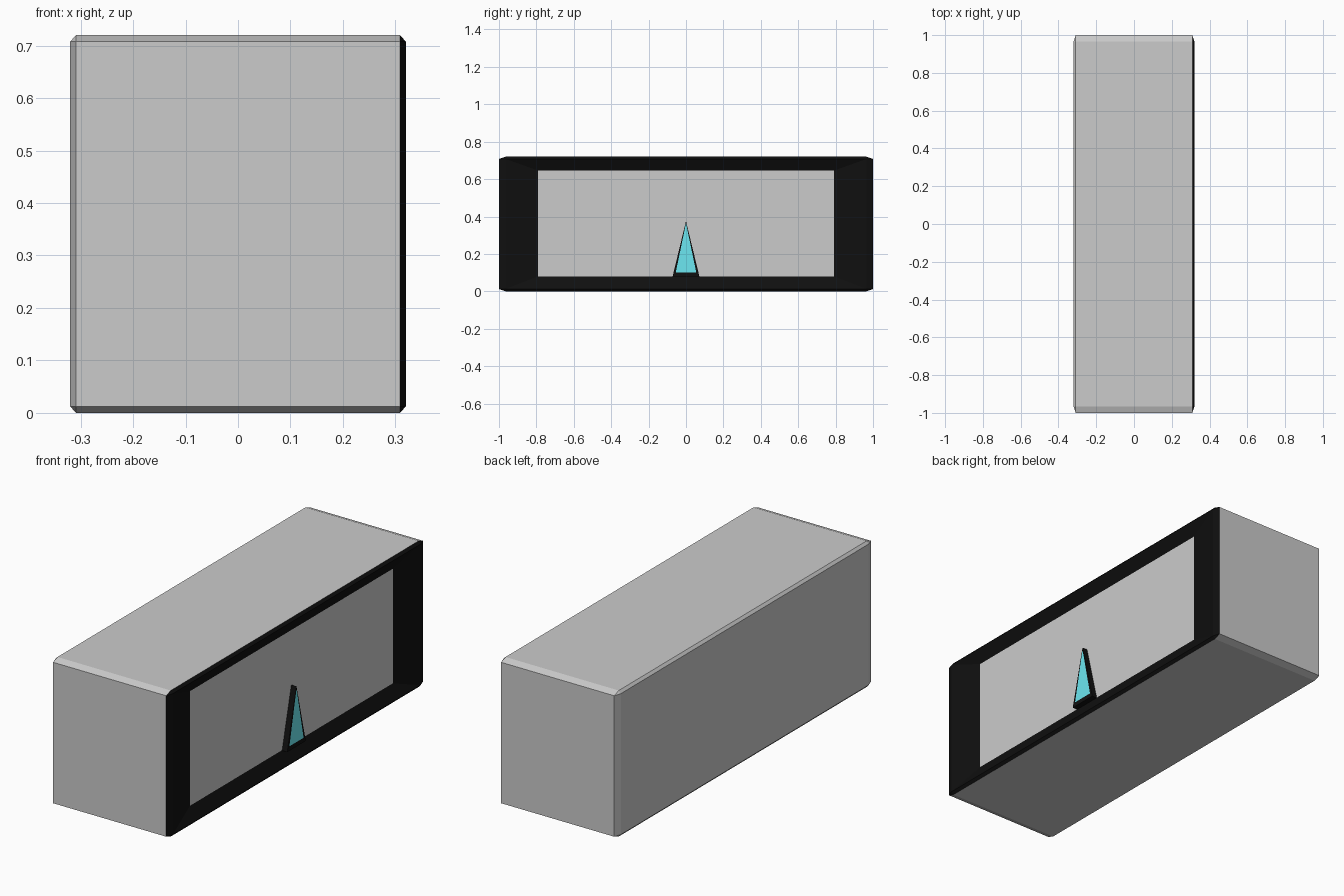
import bpy, bmesh
from mathutils import Matrix

if "Cube" in bpy.data.objects:
    bpy.data.objects.remove(bpy.data.objects["Cube"])


def material(name, color):
    m = bpy.data.materials.new(name)
    m.diffuse_color = (*color, 1)
    m.use_nodes = True
    m.node_tree.nodes["Principled BSDF"].inputs["Base Color"].default_value = m.diffuse_color
    return m


def finish(name, bm, mats):
    bmesh.ops.recalc_face_normals(bm, faces=bm.faces)
    me = bpy.data.meshes.new(name)
    bm.to_mesh(me)
    bm.free()
    for m in mats:
        me.materials.append(m)
    ob = bpy.data.objects.new(name, me)
    bpy.context.collection.objects.link(ob)
    return ob


black = material("black", (0.005, 0.005, 0.005))
teal = material("teal", (0.15, 0.8, 0.88))

# Cabinet: stretched bevelled cube with a black, inward-sloping frame on +x
bm = bmesh.new()
bmesh.ops.create_cube(bm, size=1)
bmesh.ops.bevel(bm, geom=bm.edges[:], offset=0.0175, segments=1,
                affect='EDGES', profile=0.5)
bm.transform(Matrix.Translation((0, 0, 0.36)) @ Matrix.Diagonal((0.64, 2, 0.72, 1)))
bm.normal_update()
for f in bm.faces:
    f.material_index = 1 if f.normal.x > 0.1 else 0
screen = max(bm.faces, key=lambda f: f.calc_center_median().x)
bmesh.ops.inset_individual(bm, faces=[screen], thickness=0.05)
for v in screen.verts:
    v.co = (0.291, 0.79 if v.co.y > 0 else -0.79, 0.645 if v.co.z > 0.36 else 0.08)
screen.material_index = 0
finish("cabinet", bm, [None, black])

# Triangular pointer: black prism with a teal front face
bm = bmesh.new()
tri = bm.faces.new([bm.verts.new((0.288, y, z))
                    for y, z in ((-0.072, 0.078), (0.072, 0.078), (0, 0.375))])
ext = bmesh.ops.extrude_face_region(bm, geom=[tri])["geom"]
for v in ext:
    if isinstance(v, bmesh.types.BMVert):
        v.co.x = 0.319
bm.normal_update()
front = max(bm.faces, key=lambda f: f.calc_center_median().x)
bmesh.ops.inset_individual(bm, faces=[front], thickness=0.01)
for v in front.verts:
    v.co.z = max(v.co.z, 0.1)
    if v.co.z < 0.2:
        v.co.y = 0.055 if v.co.y > 0 else -0.055
front.material_index = 1
finish("pointer", bm, [black, teal])
